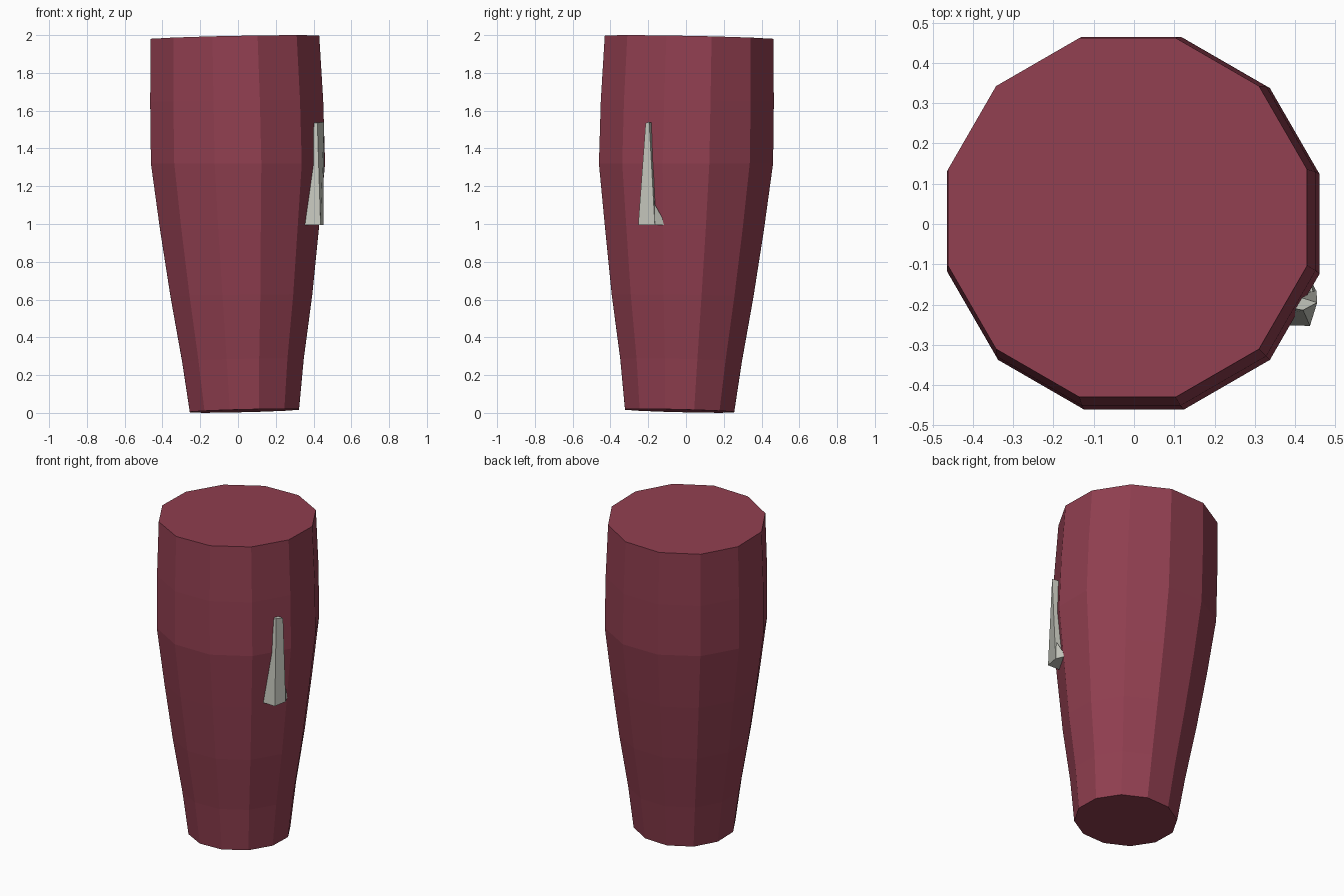
import bpy, bmesh, math

if "Cube" in bpy.data.objects:
    bpy.data.objects.remove(bpy.data.objects["Cube"])


def material(name, rgb):
    m = bpy.data.materials.new(name)
    m.diffuse_color = (*rgb, 1)
    m.use_nodes = True
    m.node_tree.nodes["Principled BSDF"].inputs["Base Color"].default_value = m.diffuse_color
    return m


def loft(bm, rings):
    """Skin a stack of equal-length closed rings and cap both ends."""
    loops = [[bm.verts.new(p) for p in ring] for ring in rings]
    n = len(loops[0])
    for low, high in zip(loops, loops[1:]):
        for i in range(n):
            j = (i + 1) % n
            bm.faces.new((low[i], low[j], high[j], high[i]))
    bm.faces.new(loops[0][::-1])
    bm.faces.new(loops[-1])


def finish(bm, name, mat):
    bmesh.ops.recalc_face_normals(bm, faces=bm.faces)
    mesh = bpy.data.meshes.new(name)
    bm.to_mesh(mesh)
    bm.free()
    mesh.materials.append(mat)
    obj = bpy.data.objects.new(name, mesh)
    bpy.context.collection.objects.link(obj)
    return obj


red = material("dark red", (0.28, 0.049, 0.08))
grey = material("pale grey", (0.56, 0.57, 0.51))

# Body: twelve-sided rings, leaning slightly and bulging near the top
# (height, sideways shift, half width across flats, tilt)
LEVELS = [
    (0.011, 0.034, 0.289, 0.025),
    (0.28, 0.026, 0.322, 0.02),
    (0.62, 0.018, 0.375, 0.015),
    (0.97, 0.008, 0.42, 0.01),
    (1.32, 0.0, 0.461, 0.0),
    (1.65, -0.007, 0.458, 0.01),
    (1.987, -0.016, 0.446, 0.02),
]


def body_ring(z, shift, half, tilt):
    r = half / math.cos(math.pi / 12)
    ring = []
    for k in range(12):
        a = math.radians(15 + 30 * k)
        x, y = r * math.cos(a), r * math.sin(a)
        ring.append((x + shift, y - shift, z + tilt * (x - y)))
    return ring


bm = bmesh.new()
loft(bm, [body_ring(*level) for level in LEVELS])
finish(bm, "body", red)

# Spike: tapering wedge set into the front right side
bm = bmesh.new()
loft(bm, [
    [(0.30, -0.25, 0.995), (0.437, -0.253, 0.995), (0.453, -0.165, 0.995), (0.38, -0.155, 0.995)],
    [(0.38, -0.207, 1.535), (0.42, -0.214, 1.535), (0.455, -0.195, 1.54), (0.40, -0.178, 1.535)],
])
finish(bm, "spike", grey)

# Small barb flaring from the foot of the spike
bm = bmesh.new()
foot = [bm.verts.new(p) for p in
        ((0.38, -0.16, 0.995), (0.452, -0.166, 0.995), (0.425, -0.105, 0.995))]
tip = bm.verts.new((0.445, -0.168, 1.11))
bm.faces.new(foot)
for i in range(3):
    bm.faces.new((foot[i], foot[(i + 1) % 3], tip))
finish(bm, "barb", grey)
